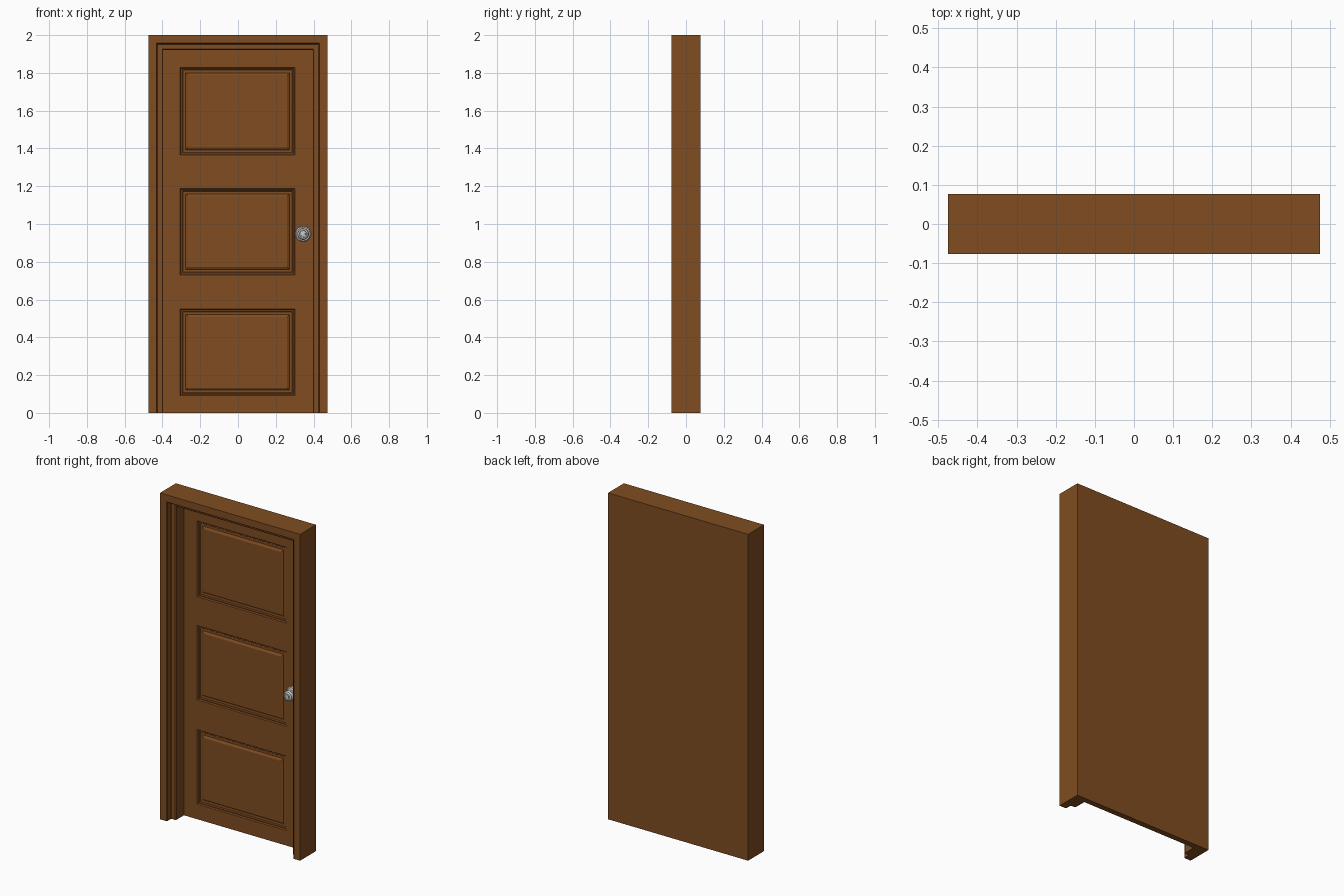
import bpy, bmesh, math

if "Cube" in bpy.data.objects:
    bpy.data.objects.remove(bpy.data.objects["Cube"])

W, H, D = 0.475, 2.0, 0.077      # half width, height, half depth
FACE_Y = 0.042                   # front plane of the door leaf
JAMB = 0.079                     # frame width around the leaf

wood = bpy.data.materials.new("brown_wood")
wood.diffuse_color = (0.215, 0.073, 0.015, 1)
wood.use_nodes = True
wood.node_tree.nodes["Principled BSDF"].inputs["Base Color"].default_value = wood.diffuse_color


def finish(bm, name, mat=None):
    bmesh.ops.recalc_face_normals(bm, faces=bm.faces)
    mesh = bpy.data.meshes.new(name)
    bm.to_mesh(mesh)
    bm.free()
    ob = bpy.data.objects.new(name, mesh)
    bpy.context.collection.objects.link(ob)
    if mat:
        mesh.materials.append(mat)
    return ob


# Stepped frame: one profile (inward offset, y) swept up, across and down
profile = [(0, D), (0, -D), (0.043, -D), (0.047, -D + 0.004), (0.047, -0.039),
           (0.050, -0.036), (0.074, -0.036), (JAMB, -0.031), (JAMB, D)]
bm = bmesh.new()
stations = []
for side, top in ((-1, 0), (-1, 1), (1, 1), (1, 0)):
    stations.append([bm.verts.new((side * (W - d), y, (H - d) * top)) for d, y in profile])
n = len(profile)
for a, b in zip(stations, stations[1:]):
    for i in range(n):
        j = (i + 1) % n
        bm.faces.new((a[i], a[j], b[j], b[i]))
bm.faces.new(stations[0])
bm.faces.new(stations[-1])
finish(bm, "door_frame", wood)

# Door leaf: gridded front with three moulded panels
xs = [-W + JAMB, -0.306, 0.301, W - JAMB]
zs = [0, 0.092, 0.549, 0.731, 1.188, 1.364, 1.829, H - JAMB]
bm = bmesh.new()
grid = [[bm.verts.new((x, FACE_Y, z)) for x in xs] for z in zs]
panels = []
for r in range(len(zs) - 1):
    for c in range(len(xs) - 1):
        f = bm.faces.new((grid[r][c], grid[r][c + 1], grid[r + 1][c + 1], grid[r + 1][c]))
        if c == 1 and r % 2 == 1:
            panels.append(f)
bm.normal_update()
rim = [e for e in bm.edges if e.is_boundary]
for f in panels:
    # moulding steps down, flat groove, then sloped raised field
    for width, depth in ((0.005, -0.006), (0.006, 0), (0.004, -0.006),
                         (0.014, 0), (0.002, 0.004), (0.010, 0.006)):
        bmesh.ops.inset_region(bm, faces=[f], thickness=width, depth=depth, use_even_offset=True)
        bm.normal_update()
ext = bmesh.ops.extrude_edge_only(bm, edges=rim)["geom"]
for v in ext:
    if isinstance(v, bmesh.types.BMVert):
        v.co.y = D
bmesh.ops.holes_fill(bm, edges=[e for e in bm.edges if e.is_boundary], sides=0)
finish(bm, "door_leaf", wood)

# Round knob: profile (radius, distance from leaf) spun about the y axis
knob = [(0, 0), (0.041, 0), (0.041, 0.004), (0.036, 0.009), (0.018, 0.011),
        (0.014, 0.016), (0.014, 0.028), (0.024, 0.033), (0.031, 0.040),
        (0.031, 0.048), (0.027, 0.055), (0.020, 0.058), (0.018, 0.054),
        (0.012, 0.054), (0.011, 0.059), (0, 0.059)]
bm = bmesh.new()
verts = [bm.verts.new((0.345 + r, FACE_Y - d, 0.947)) for r, d in knob]
edges = [bm.edges.new(p) for p in zip(verts, verts[1:])]
bmesh.ops.spin(bm, geom=verts + edges, cent=(0.345, 0, 0.947), axis=(0, 1, 0),
               angle=2 * math.pi, steps=32)
bmesh.ops.remove_doubles(bm, verts=bm.verts, dist=1e-5)
ob = finish(bm, "door_knob")
bpy.context.view_layer.objects.active = ob
ob.select_set(True)
bpy.ops.object.shade_smooth_by_angle(angle=math.radians(35))
